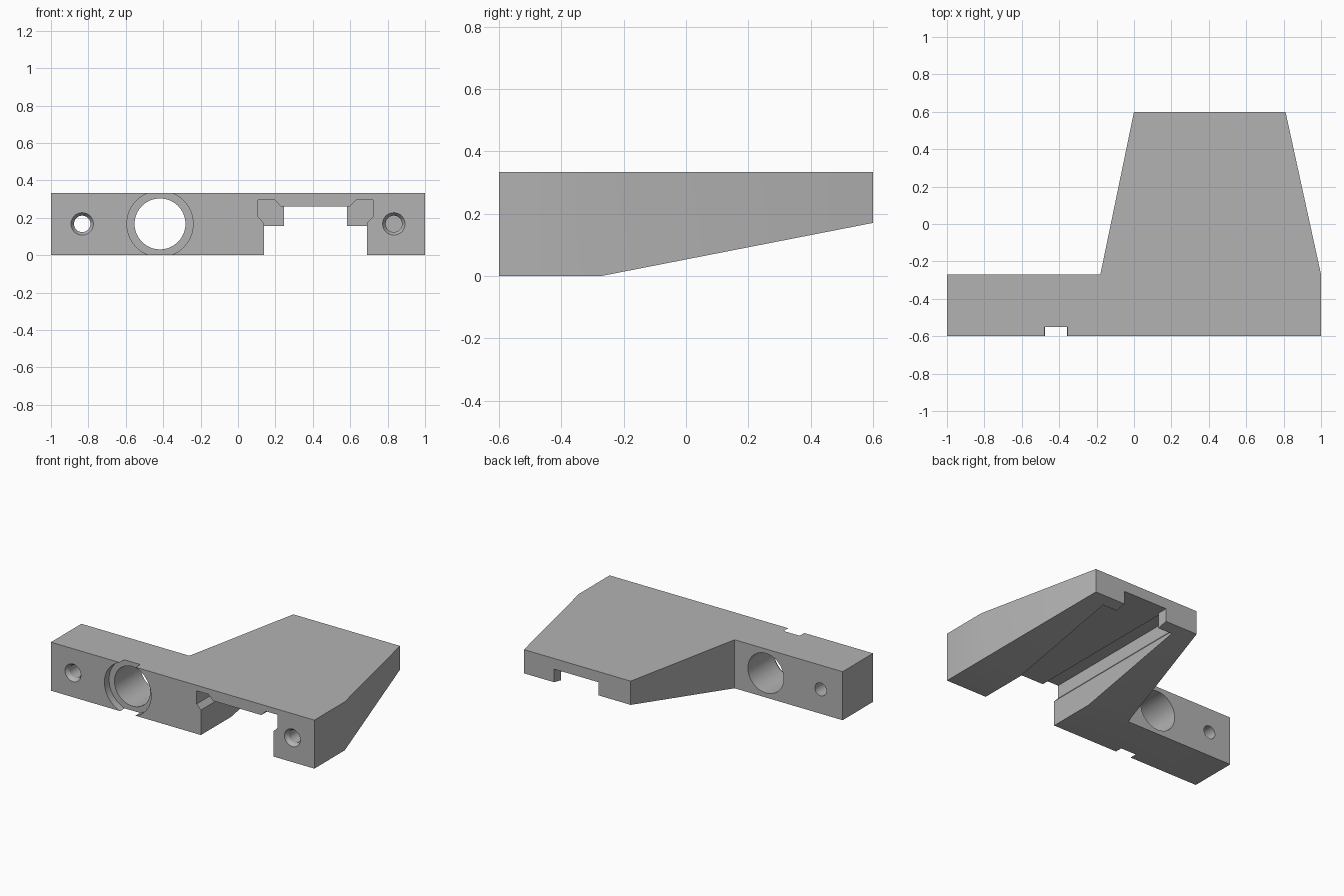
import bpy, bmesh, math

cube = bpy.data.objects.get("Cube")
if cube:
    bpy.data.objects.remove(cube, do_unlink=True)

grey = bpy.data.materials.new("plain_grey")
grey.use_nodes = True
colour = (0.45, 0.45, 0.45, 1)
grey.diffuse_color = colour
grey.node_tree.nodes["Principled BSDF"].inputs["Base Color"].default_value = colour


def finish(bm, name):
    bmesh.ops.recalc_face_normals(bm, faces=bm.faces)
    mesh = bpy.data.meshes.new(name)
    bm.to_mesh(mesh)
    bm.free()
    mesh.materials.append(grey)
    obj = bpy.data.objects.new(name, mesh)
    bpy.context.collection.objects.link(obj)
    return obj


def prism_along_y(name, profile, y0, y1):
    bm = bmesh.new()
    face = bm.faces.new([bm.verts.new((x, y0, z)) for x, z in profile])
    ext = bmesh.ops.extrude_face_region(bm, geom=[face])
    verts = [g for g in ext["geom"] if isinstance(g, bmesh.types.BMVert)]
    bmesh.ops.translate(bm, verts=verts, vec=(0, y1 - y0, 0))
    return finish(bm, name)


def bore(name, x, z, steps, sides=64):
    """Turned cutter along y; steps are (y, radius)."""
    bm = bmesh.new()
    rings = []
    for y, r in steps:
        angles = [2 * math.pi * i / sides for i in range(sides)]
        rings.append([bm.verts.new((x + r * math.cos(a), y, z + r * math.sin(a)))
                      for a in angles])
    for a, b in zip(rings, rings[1:]):
        for i in range(sides):
            j = (i + 1) % sides
            bm.faces.new((a[i], a[j], b[j], b[i]))
    bm.faces.new(rings[0])
    bm.faces.new(rings[-1])
    return finish(bm, name)


# Body: cross arm with a tapering tail whose underside slopes up
FRONT, STEP, BACK = -0.6, -0.27, 0.6
TOP, MID = 0.333, 0.167
plan = [(-1, FRONT), (1, FRONT), (1, STEP), (0.81, BACK), (0, BACK),
        (-0.18, STEP), (-1, STEP)]
bm = bmesh.new()
upper = [bm.verts.new((x, y, TOP)) for x, y in plan]
lower = [bm.verts.new((x, y, max(0, (y - STEP) / (BACK - STEP) * 0.17)))
         for x, y in plan]
bm.faces.new(upper)
for i in range(len(plan)):
    j = (i + 1) % len(plan)
    bm.faces.new((lower[i], lower[j], upper[j], upper[i]))
bm.faces.new([lower[i] for i in (0, 1, 2, 5, 6)])
bm.faces.new([lower[i] for i in (2, 3, 4, 5)])
body = finish(bm, "mount_body")

# Undercut slot, mirrored about its centre line, and narrow rear exit
CX = 0.4135
half = [(0.275, -0.1), (0.275, 0.172), (0.307, 0.205), (0.307, 0.295),
        (0.218, 0.295), (0.184, 0.26)]
slot = [(CX + x, z) for x, z in half] + [(CX - x, z) for x, z in reversed(half)]
exit_slot = [(CX - 0.168, -0.1), (CX + 0.168, -0.1),
             (CX + 0.168, 0.26), (CX - 0.168, 0.26)]

cutters = [
    prism_along_y("slot_cutter", slot, -0.7, 0.525),
    prism_along_y("exit_cutter", exit_slot, 0.45, 0.7),
    bore("large_bore_cutter", -0.417, MID,
         [(-0.7, 0.177), (-0.55, 0.177), (-0.55, 0.136), (-0.1, 0.136)]),
]
# Countersunk screw holes: right one through, left one blind
for name, x, end in (("right_hole_cutter", -0.833, -0.2),
                     ("left_hole_cutter", 0.833, STEP)):
    cutters.append(bore(name, x, MID, [(-0.65, 0.06), (FRONT + 0.001, 0.06),
                                       (-0.575, 0.044), (end, 0.044)], 48))

bpy.ops.object.select_all(action="DESELECT")
bpy.context.view_layer.objects.active = body
body.select_set(True)
for cutter in cutters:
    cutter.hide_render = True
    mod = body.modifiers.new(cutter.name, "BOOLEAN")
    mod.operation = "DIFFERENCE"
    mod.solver = "EXACT"
    mod.object = cutter
    bpy.ops.object.modifier_apply(modifier=mod.name)
for cutter in cutters:
    bpy.data.objects.remove(cutter, do_unlink=True)

# Smooth bores, crisp edges
bpy.ops.object.shade_smooth_by_angle(angle=math.radians(20))
